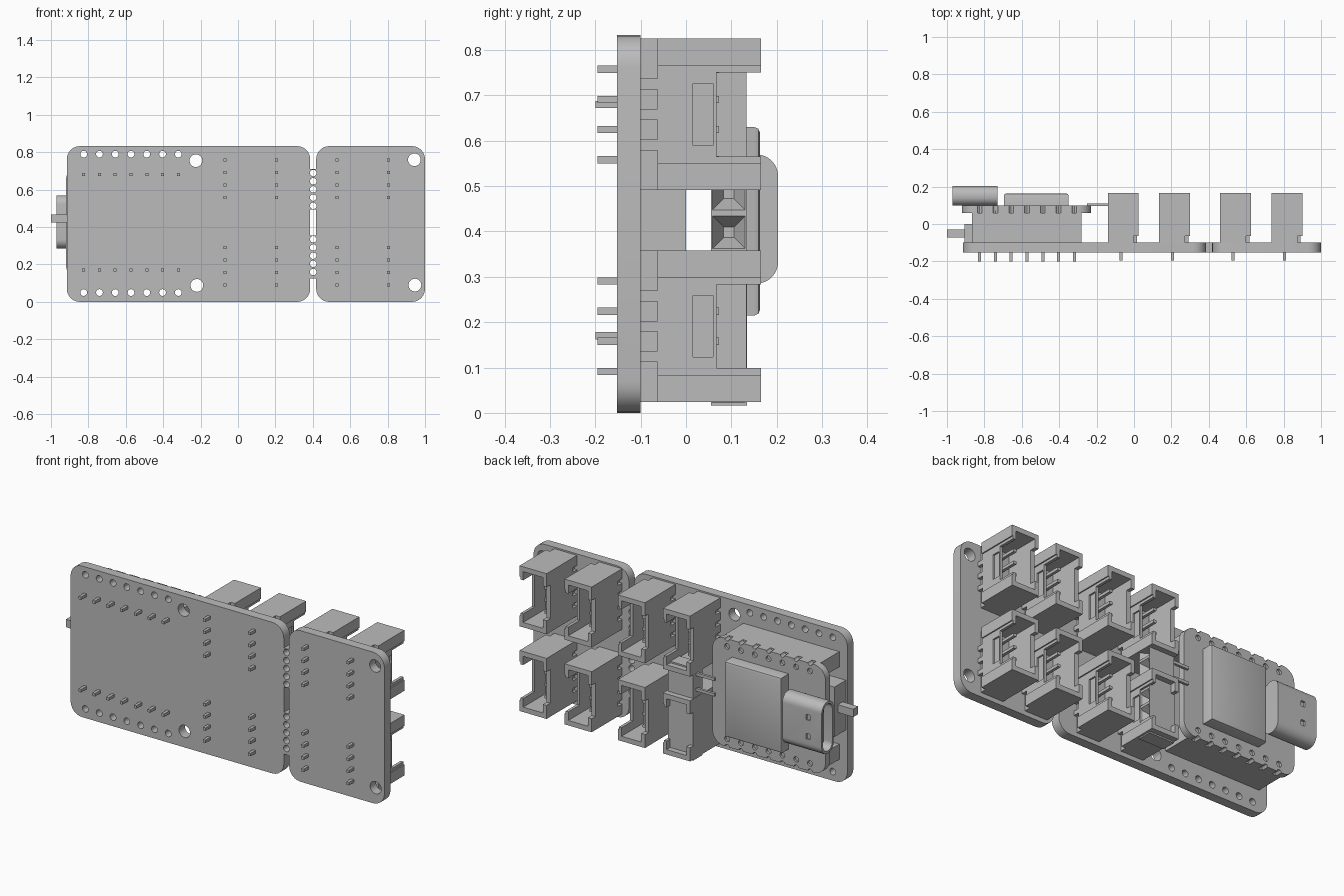
import bpy, bmesh, math
from mathutils import Matrix, Vector

old = bpy.data.objects.get("Cube")
if old:
    bpy.data.objects.remove(old, do_unlink=True)

grey = bpy.data.materials.new("plain grey")
grey.use_nodes = True
grey.diffuse_color = (0.5, 0.5, 0.5, 1)
grey.node_tree.nodes["Principled BSDF"].inputs["Base Color"].default_value = (0.5, 0.5, 0.5, 1)


def add_box(bm, x, y, z):
    """Box from three (low, high) ranges."""
    mid = Vector([(r[0] + r[1]) / 2 for r in (x, y, z)])
    size = [r[1] - r[0] for r in (x, y, z)]
    m = Matrix.Translation(mid) @ Matrix.Diagonal((*size, 1))
    return bmesh.ops.create_cube(bm, size=1, matrix=m)["verts"]


def add_rod(bm, x, y, z, r, sides=20):
    """Cylinder running along y."""
    m = Matrix.Translation((x, sum(y) / 2, z)) @ Matrix.Rotation(math.pi / 2, 4, "X")
    bmesh.ops.create_cone(bm, cap_ends=True, segments=sides, radius1=r, radius2=r,
                          depth=y[1] - y[0], matrix=m)


def finish(name, bm):
    mesh = bpy.data.meshes.new(name)
    bmesh.ops.recalc_face_normals(bm, faces=bm.faces)
    bm.to_mesh(mesh)
    bm.free()
    mesh.materials.append(grey)
    mesh.shade_smooth()
    mesh.set_sharp_from_angle(angle=math.radians(30))
    obj = bpy.data.objects.new(name, mesh)
    bpy.context.scene.collection.objects.link(obj)
    return obj


def boxes(name, *ranges):
    bm = bmesh.new()
    for r in ranges:
        add_box(bm, *r)
    return finish(name, bm)


def rounded(name, axis, u, v, depth, r, steps=6):
    """Rounded rectangle in (x, z) or (y, z), extruded along the other axis."""
    bm = bmesh.new()
    ring = []
    for i, (cu, cv) in enumerate([(u[1] - r, v[1] - r), (u[0] + r, v[1] - r),
                                  (u[0] + r, v[0] + r), (u[1] - r, v[0] + r)]):
        for k in range(steps + 1):
            a = math.pi / 2 * (i + k / steps)
            p, q = cu + r * math.cos(a), cv + r * math.sin(a)
            ring.append(bm.verts.new((p, depth[0], q) if axis == "y" else (depth[0], p, q)))
    face = bm.faces.new(ring)
    ext = bmesh.ops.extrude_face_region(bm, geom=[face])["geom"]
    d = depth[1] - depth[0]
    bmesh.ops.translate(bm, verts=[e for e in ext if isinstance(e, bmesh.types.BMVert)],
                        vec=(0, d, 0) if axis == "y" else (d, 0, 0))
    return finish(name, bm)


def cut(obj, cutter, keep=False):
    """Boolean difference, applied at once."""
    mod = obj.modifiers.new("cut", "BOOLEAN")
    mod.object, mod.operation, mod.solver = cutter, "DIFFERENCE", "EXACT"
    mod.use_self = True
    dg = bpy.context.evaluated_depsgraph_get()
    mesh = bpy.data.meshes.new_from_object(obj.evaluated_get(dg))
    obj.modifiers.clear()
    obj.data = mesh
    mesh.shade_smooth()
    mesh.set_sharp_from_angle(angle=math.radians(30))
    if not keep:
        bpy.data.objects.remove(cutter, do_unlink=True)


# Main boards and the break-away tabs between them
BOARD = (-0.152, -0.1)
header_x = [-0.825 + 0.0843 * i for i in range(7)]
boards = [rounded("main_board", "y", (-0.915, 0.386), (0.0, 0.833), BOARD, 0.07),
          rounded("end_board", "y", (0.418, 1.0), (0.0, 0.833), BOARD, 0.07),
          boxes("upper_tab", ((0.386, 0.418), BOARD, (0.495, 0.71))),
          boxes("lower_tab", ((0.386, 0.418), BOARD, (0.125, 0.355)))]
bm = bmesh.new()
for x, z in [(-0.225, 0.755), (-0.22, 0.088), (0.943, 0.76), (0.946, 0.09)]:
    add_rod(bm, x, (-0.3, 0), z, 0.034, 28)
for x in header_x:
    for z in (0.79, 0.05):
        add_rod(bm, x, (-0.3, 0), z, 0.018)
for i in range(5):
    for z in (0.514, 0.16):
        add_rod(bm, 0.402, (-0.3, 0), z + 0.0437 * i, 0.0175)
holes = finish("hole_cutter", bm)
holes.hide_render = True
for b in boards:
    cut(b, holes, keep=True)
bpy.data.objects.remove(holes, do_unlink=True)

# Cable socket, modelled once about its base centre
PIN_Z = (-0.1, -0.033, 0.033, 0.1)
socket = boxes("cable_socket", ((-0.0825, 0.0825), (0, 0.265), (-0.167, 0.167)))
cuts = [((-0.06, 0.06), (0.07, 0.3), (-0.14, 0.14)),          # cavity
        ((-0.1, 0.01), (0.233, 0.3), (-0.0925, 0.0925)),      # far wall notch
        ((0, 0.1), (0.167, 0.3), (-0.0925, 0.0925)),          # near wall notch
        ((0.076, 0.1), (-0.1, 0.3), (-0.107, 0.107)),         # side recess
        ((0.056, 0.1), (-0.1, 0.037), (-0.2, 0.2)),           # base step
        ((0.067, 0.1), (0.115, 0.16), (-0.068, 0.068))]       # latch window
cuts += [((-0.1, -0.067), (-0.1, 0.037), (z - 0.012, z + 0.012)) for z in PIN_Z]
for c in cuts:
    cut(socket, boxes("cutter", c))
bm = bmesh.new()
bm.from_mesh(socket.data)
for z in (-0.067, 0, 0.067):
    add_box(bm, (0.05, 0.074), (0, 0.04), (z - 0.012, z + 0.012))
for z in PIN_Z:
    add_box(bm, (-0.0205, -0.0045), (-0.095, 0.173), (z - 0.008, z + 0.008))
bm.to_mesh(socket.data)
bm.free()
places = [(x, z) for x in (-0.0575, 0.2175, 0.5425, 0.8175) for z in (0.658, 0.191)]
for i, (x, z) in enumerate(places):
    if i:
        socket = bpy.data.objects.new("cable_socket_%d" % (i + 1), socket.data)
        bpy.context.scene.collection.objects.link(socket)
    socket.location = (x, -0.1, z)

# Header strips with pins below the controller board
for side, z in (("upper", 0.68), ("lower", 0.17)):
    boxes(side + "_header_strip", ((-0.865, -0.28), (-0.1, 0.06), (z - 0.042, z + 0.042)))
    boxes(side + "_header_pins", *[((x - 0.008, x + 0.008), (-0.2, -0.09), (z - 0.008, z + 0.008))
                                   for x in header_x])

# Controller board with half-round edge pads and pin holes
controller = rounded("controller_board", "y", (-0.92, -0.23), (0.127, 0.723), (0.06, 0.098), 0.07)
bm = bmesh.new()
for x in header_x:
    for z in (0.127, 0.723):
        add_rod(bm, x, (0, 0.2), z, 0.013, 12)
    for z in (0.17, 0.68):
        add_rod(bm, x, (0.085, 0.2), z, 0.015, 16)
cut(controller, finish("pad_cutter", bm))

# Metal shield
bm = bmesh.new()
add_box(bm, (-0.695, -0.35), (0.09, 0.163), (0.215, 0.63))
top = [e for e in bm.edges if all(v.co.y > 0.15 for v in e.verts)]
bmesh.ops.bevel(bm, geom=top, offset=0.012, segments=2, affect="EDGES", profile=0.5)
finish("shield_can", bm)

# Power port: hollow shell, tongue, and two latch slots
port = rounded("power_port", "x", (0.098, 0.203), (0.285, 0.57), (-0.97, -0.73), 0.048, 8)
cut(port, rounded("port_cutter", "x", (0.111, 0.19), (0.298, 0.557), (-1.1, -0.76), 0.037, 8))
cut(port, boxes("slot_cutter", ((-0.9, -0.875), (0.18, 0.3), (0.36, 0.39)),
                ((-0.9, -0.875), (0.18, 0.3), (0.465, 0.495))))
boxes("port_tongue", ((-0.94, -0.75), (0.139, 0.162), (0.335, 0.52)))

# Slide switch
boxes("switch_body", ((-0.905, -0.76), (-0.1, 0.0), (0.3, 0.575)))
boxes("switch_knob", ((-1.0, -0.89), (-0.072, -0.03), (0.424, 0.467)))

# Side pin receptacle with funnel openings
strip = boxes("pin_receptacle", ((-0.138, 0.015), (0.055, 0.134), (0.016, 0.526)))
bm = bmesh.new()
for i in range(6):
    m = (Matrix.Translation((0.0, 0.0945, 0.0585 + 0.085 * i))
         @ Matrix.Rotation(math.pi / 2, 4, "Y") @ Matrix.Rotation(math.pi / 4, 4, "Z"))
    bmesh.ops.create_cone(bm, cap_ends=True, segments=4, radius1=0.016, radius2=0.062,
                          depth=0.06, matrix=m)
cut(strip, finish("funnel_cutter", bm))
boxes("receptacle_pins", *[((-0.25, -0.13), (0.096, 0.11), (z - 0.008, z + 0.008))
                           for z in (0.398, 0.483)])
